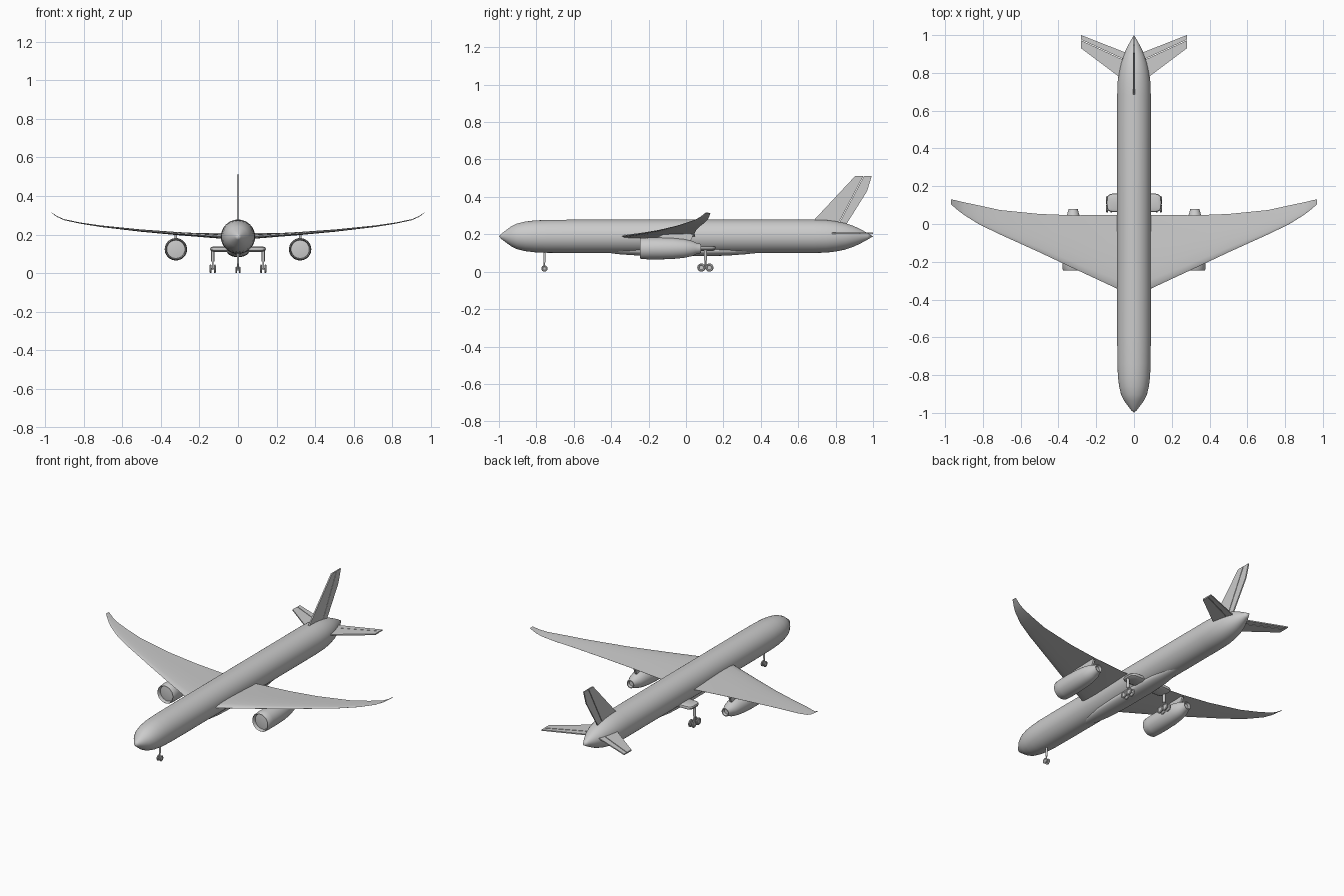
import bpy, bmesh, math
from mathutils import Vector

if "Cube" in bpy.data.objects:
    bpy.data.objects.remove(bpy.data.objects["Cube"])


def finish(bm, name, mirror=False, angle=35):
    bmesh.ops.remove_doubles(bm, verts=bm.verts, dist=1e-5)
    bmesh.ops.recalc_face_normals(bm, faces=bm.faces)
    me = bpy.data.meshes.new(name)
    bm.to_mesh(me)
    bm.free()
    ob = bpy.data.objects.new(name, me)
    bpy.context.collection.objects.link(ob)
    if mirror:
        ob.modifiers.new("mirror", 'MIRROR')
    bpy.ops.object.select_all(action='DESELECT')
    ob.select_set(True)
    bpy.context.view_layer.objects.active = ob
    bpy.ops.object.shade_smooth_by_angle(angle=math.radians(angle))
    return ob


def loft(bm, rings):
    """Skin a list of closed point rings and cap both ends."""
    loops = [[bm.verts.new(p) for p in ring] for ring in rings]
    n = len(loops[0])
    for a, b in zip(loops, loops[1:]):
        for i in range(n):
            j = (i + 1) % n
            bm.faces.new((a[i], a[j], b[j], b[i]))
    bm.faces.new(loops[0])
    bm.faces.new(loops[-1])


def lathe(bm, profile, centre, axis='Y', n=32, sx=1.0, sz=1.0):
    """Turn (radius, position) pairs around an axis through centre."""
    rings = []
    for r, t in profile:
        ring = []
        for i in range(n):
            a = 2 * math.pi * i / n
            u, v = max(r, 1e-7) * math.cos(a) * sx, max(r, 1e-7) * math.sin(a) * sz
            p = {'X': (t, u, v), 'Y': (u, t, v), 'Z': (u, v, t)}[axis]
            ring.append(Vector(p) + Vector(centre))
        rings.append(ring)
    loft(bm, rings)


def panel(name, outline, thick, vertical, level=0.0, mirror=False):
    """Thin tapered plate from (span, y) outline; vertical uses span as z."""
    bm = bmesh.new()
    rings = []
    for s in (-thick / 2, thick / 2):
        rings.append([(s, y, a) if vertical else (a, y, level + s) for a, y in outline])
    loft(bm, rings)
    return finish(bm, name, mirror)


# Fuselage
bm = bmesh.new()
lathe(bm, [(0, -1), (.016, -.985), (.033, -.962), (.053, -.935), (.068, -.905), (.079, -.86),
           (.085, -.81), (.088, -.74), (.089, -.6), (.089, .68), (.087, .75), (.081, .8),
           (.071, .85), (.056, .895), (.037, .935), (.018, .97), (0, 1)], (0, 0, .189), n=48)
finish(bm, "fuselage", angle=60)

# Belly fairing
bm = bmesh.new()
lathe(bm, [(.3, -.44), (.65, -.36), (.9, -.25), (1, -.12), (1, .1), (.9, .22), (.65, .32), (.3, .42)],
      (0, 0, .113), n=32, sx=.057, sz=.03)
finish(bm, "belly_fairing", angle=60)

# Wings: span x, leading y, trailing y, height, thickness
stations = [(.04, -.365, .048, .187, .024), (.09, -.342, .048, .189, .022), (.32, -.235, .046, .205, .016),
            (.5, -.15, .053, .220, .012), (.71, -.055, .074, .243, .008), (.82, -.002, .098, .260, .006),
            (.9, .048, .115, .277, .005), (.935, .075, .123, .292, .004), (.968, .103, .131, .314, .003)]
section = [(0, 0), (.03, .3), (.12, .48), (.3, .55), (.6, .38), (1, .03),
           (1, -.03), (.6, -.3), (.3, -.45), (.12, -.4), (.03, -.25)]
bm = bmesh.new()
loft(bm, [[(x, le + (te - le) * c, z + t * h) for c, h in section] for x, le, te, z, t in stations])
finish(bm, "wings", True, 50)

# Tail surfaces, each with a separate hinged part behind a narrow gap
panel("tail_fin", [(.25, .66), (.512, .905), (.512, .948), (.25, .81)], .008, True)
panel("rudder", [(.25, .814), (.512, .952), (.512, .993), (.43, .968), (.25, .855)], .007, True)
bpy.data.objects["tail_fin"].data.vertices[3].co.y = .81
panel("tailplane", [(.02, .735), (.28, .93), (.28, .972), (.02, .852)], .008, False, .205, True)
panel("elevators", [(.02, .856), (.28, .976), (.28, 1.0), (.02, .898)], .007, False, .205, True)

# Engine nacelles with recessed fan face, and core nozzles
EX, EZ = .322, .124
bm = bmesh.new()
lathe(bm, [(0, -.232), (.047, -.225), (.048, -.238), (.052, -.246), (.056, -.24), (.058, -.2),
           (.058, -.13), (.056, -.07), (.050, -.01), (.040, .035), (.032, .05),
           (.024, .08), (.019, .08), (.016, .065), (0, .065)], (EX, 0, EZ), n=40)
finish(bm, "engines", True)

# Engine pylons
bm = bmesh.new()
loft(bm, [[(EX + s, -.17, .176), (EX + s, -.12, .2), (EX + s, .02, .206),
           (EX + s, .04, .198), (EX + s, .02, .155)] for s in (-.006, .006)])
finish(bm, "engine_pylons", True)

# Main gear pods beside the belly
bm = bmesh.new()
rings = []
for z, k in ((.111, .7), (.118, .95), (.126, 1), (.134, .95), (.138, .75)):
    ring = []
    for i in range(24):
        a = 2 * math.pi * i / 24
        c, s = math.cos(a), math.sin(a)
        ring.append((.085 + .06 * k * math.copysign(abs(c) ** .5, c),
                     .112 + .049 * k * math.copysign(abs(s) ** .5, s), z))
    rings.append(ring)
loft(bm, rings)
finish(bm, "main_gear_pods", True, 40)


def wheels(name, x, places, r, w, gap, mirror):
    bm = bmesh.new()
    prof = [(0, -w * .6), (r * .5, -w * .6), (r * .6, -w), (r * .85, -w), (r, -w * .5),
            (r, w * .5), (r * .85, w), (r * .6, w), (r * .5, w * .6), (0, w * .6)]
    for y in places:
        for s in (-gap, gap):
            lathe_bm = [(a, b) for a, b in prof]
            lathe(bm, lathe_bm, (x + s, y, r), 'X', 24)
        lathe(bm, [(.004, -gap), (.004, gap)], (x, y, r), 'X', 12)
    return finish(bm, name, mirror)


# Landing gear
wheels("main_wheels", .131, (.082, .125), .022, .005, .011, True)
wheels("nose_wheels", 0, (-.757,), .017, .004, .009, False)

bm = bmesh.new()
lathe(bm, [(.005, .022), (.005, .06), (.008, .06), (.008, .125)], (.131, .104, 0), 'Z', 16)
lathe(bm, [(.005, .078), (.005, .129)], (.131, 0, .022), 'Y', 12)
finish(bm, "main_struts", True)

bm = bmesh.new()
lathe(bm, [(.004, .016), (.004, .05), (.006, .05), (.006, .115)], (0, -.757, 0), 'Z', 16)
finish(bm, "nose_strut")
